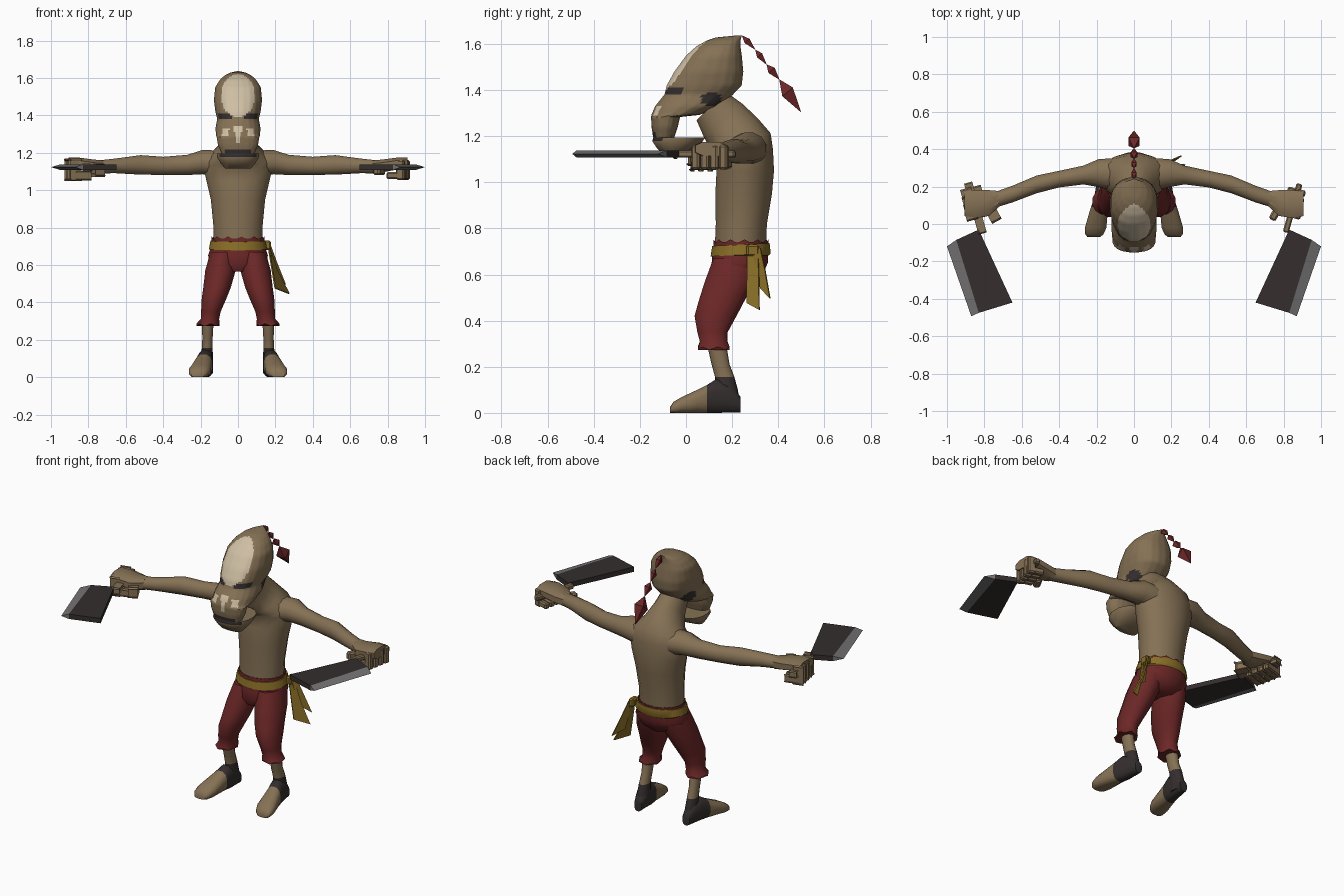
import bpy, bmesh, math
from mathutils import Vector

if "Cube" in bpy.data.objects:
    bpy.data.objects.remove(bpy.data.objects["Cube"])


def material(name, r, g, b):
    m = bpy.data.materials.new(name)
    m.diffuse_color = (r, g, b, 1)
    m.use_nodes = True
    m.node_tree.nodes["Principled BSDF"].inputs["Base Color"].default_value = m.diffuse_color
    return m


SKIN = material("tan skin", .235, .165, .09)
CREAM = material("cream paint", .62, .52, .37)
RED = material("dark red", .15, .02, .02)
DARK = material("charcoal", .035, .027, .027)
GOLD = material("gold cloth", .25, .155, .02)
STEEL = material("steel edge", .17, .165, .165)


def finish(bm, name, mats, rule=None, angle=50):
    """Turn a bmesh into an object; rule(centre) gives a material index."""
    bmesh.ops.recalc_face_normals(bm, faces=bm.faces)
    if rule:
        for f in bm.faces:
            f.material_index = rule(f.calc_center_median())
    me = bpy.data.meshes.new(name)
    bm.to_mesh(me)
    bm.free()
    ob = bpy.data.objects.new(name, me)
    bpy.context.collection.objects.link(ob)
    for m in mats:
        me.materials.append(m)
    if angle:
        bpy.ops.object.select_all(action='DESELECT')
        ob.select_set(True)
        bpy.context.view_layer.objects.active = ob
        bpy.ops.object.shade_smooth_by_angle(angle=math.radians(angle))
    return ob


def loft(name, rings, mats, axis='z', sides=12, s=1, caps=True, power=1.0,
         jag=0, cuts=0, floor=False, rule=None, angle=50):
    """Skin rings (x, y, z, radius_u, radius_v, tilt) lying across an axis."""
    bm = bmesh.new()
    loops = []
    for ring in rings:
        x, y, z, a, b = ring[:5]
        t = ring[5] if len(ring) > 5 else 0
        u = Vector((0, 1, 0)) if axis == 'x' else Vector((1, 0, 0))
        v = Vector((0, math.cos(t), math.sin(t))) if axis == 'z' else Vector((0, 0, 1))
        loop = []
        for i in range(sides):
            w = 2 * math.pi * (i + .5) / sides
            c, d = math.cos(w), math.sin(w)
            p = Vector((x, y, z)) + u * a * math.copysign(abs(c) ** power, c) \
                + v * b * math.copysign(abs(d) ** power, d)
            if jag and ring is rings[-1]:
                p.z += jag * (-1) ** i
            if floor:
                p.z = max(p.z, 0)
            loop.append(bm.verts.new((p.x * s, p.y, p.z)))
        loops.append(loop)
    for l, m in zip(loops, loops[1:]):
        for i in range(sides):
            j = (i + 1) % sides
            bm.faces.new((l[i], l[j], m[j], m[i]))
    if caps:
        bm.faces.new(loops[0])
        bm.faces.new(loops[-1])
    if cuts:
        bmesh.ops.subdivide_edges(bm, edges=bm.edges[:], cuts=cuts, use_grid_fill=True)
    return finish(bm, name, mats, rule, angle)


def profile(rows):
    """Rows of (z, front y, back y, half width) to horizontal rings."""
    return [(0, (f + b) / 2, z, w, (b - f) / 2) for z, f, b, w in rows]


def box(name, centre, size, mat, s, turn=0):
    bm = bmesh.new()
    bmesh.ops.create_cube(bm, size=1)
    c, d = math.cos(turn), math.sin(turn)
    for v in bm.verts:
        x, y, z = (v.co[i] * size[i] for i in range(3))
        v.co = ((centre[0] + x * c - y * d) * s, centre[1] + x * d + y * c, centre[2] + z)
    bmesh.ops.bevel(bm, geom=bm.edges[:], offset=min(size) * .22, segments=1, affect='EDGES')
    return finish(bm, name, [mat], angle=30)


# Torso and forward-leaning neck
loft("torso", [(0, .235, .70, .132, .113), (0, .24, .82, .135, .113), (0, .25, .95, .148, .125),
               (0, .257, 1.05, .172, .127), (0, .26, 1.13, .19, .12, .1), (0, .245, 1.175, .175, .13, .3),
               (0, .205, 1.215, .115, .125, .55), (0, .16, 1.27, .085, .112, .7),
               (0, .11, 1.33, .075, .09, .75)], [SKIN], sides=16)


# Head with painted forehead, eyes, nose, cheeks and ear patches
def face_paint(p):
    x, y, z = abs(p.x), p.y, p.z
    if (x / .09) ** 2 + ((z - 1.505) / .115) ** 2 < 1 and y < .13:
        return 1
    if .03 < x < .115 and 1.375 < z < 1.412 and y < -.015:
        return 2
    if ((y - .11) / .045) ** 2 + ((z - 1.36) / .028) ** 2 < 1 and x > .05:
        return 2
    if y < -.06 and ((x < .011 + (z - 1.25) * .12 and 1.25 < z < 1.345)
                     or (.048 < x < .085 and 1.29 < z < 1.335)):
        return 1
    return 2 if z < 1.212 and y < -.06 and x < .07 else 0


loft("head", profile([(1.195, -.143, -.05, .088), (1.24, -.15, -.035, .108), (1.283, -.152, -.025, .115),
                      (1.292, -.151, .06, .118), (1.33, -.135, .15, .122), (1.38, -.095, .205, .112),
                      (1.42, -.085, .243, .122), (1.48, -.052, .25, .13), (1.55, .0, .243, .123),
                      (1.59, .045, .237, .098), (1.615, .09, .237, .07), (1.628, .13, .24, .042),
                      (1.636, .215, .243, .008)]),
     [SKIN, CREAM, DARK], sides=20, power=.85, cuts=3, rule=face_paint)
loft("jaw", profile([(1.115, -.095, -.03, .07), (1.145, -.125, .03, .095),
                     (1.178, -.148, .075, .115), (1.195, -.143, .085, .115)]),
     [SKIN, DARK], sides=16, power=.85, rule=lambda p: int(p.z > 1.18 and p.y < -.09))

# Braid of red tapering beads behind the crown
beads = [((.243, 1.636), (.30, 1.575), .02), ((.30, 1.575), (.35, 1.51), .02),
         ((.35, 1.51), (.405, 1.445), .025), ((.405, 1.445), (.498, 1.305), .042)]
for k, (a, b, r) in enumerate(beads):
    rings = [(0, a[0] + (b[0] - a[0]) * t, a[1] + (b[1] - a[1]) * t, r * q, r * q, .7)
             for t, q in ((0, .03), (.38, 1), (1, .03))]
    loft("braid_bead_%d" % (k + 1), rings, [RED], sides=4, angle=0)

# Trouser seat, rim and belt
loft("trouser_seat", [(0, .238, .742, .139, .119), (0, .235, .70, .147, .123), (0, .233, .65, .163, .124),
                      (0, .22, .60, .15, .115), (0, .21, .565, .07, .09)], [RED], sides=16)
loft("trouser_rim", [(0, .238, .72, .142, .12), (0, .238, .744, .142, .12)], [RED],
     sides=24, caps=False, jag=.008)
loft("belt", [(0, .236, .682, .15, .126), (0, .237, .685, .158, .133, .05), (0, .238, .73, .15, .127, .05),
              (0, .238, .73, .138, .118, .05)], [GOLD], sides=16, caps=False)

# Knotted sash on one hip
box("sash_knot", (.158, .29, .705), (.035, .055, .05), GOLD, 1)
tails = [((.155, .27, .72), (.155, .315, .72), (.205, .318, .57), (.27, .32, .445), (.195, .265, .475)),
         ((.16, .285, .72), (.165, .325, .715), (.2, .345, .62), (.25, .367, .495), (.19, .325, .54))]
for k, pts in enumerate(tails):
    bm = bmesh.new()
    bm.faces.new([bm.verts.new(p) for p in pts])
    tail = finish(bm, "sash_tail_%d" % (k + 1), [GOLD], angle=0)
    tail.modifiers.new("thickness", 'SOLIDIFY').thickness = .008

for s, side in ((1, "left"), (-1, "right")):
    # Legs
    loft(side + "_trouser_leg", [(.08, .225, .67, .07, .11), (.094, .19, .57, .084, .112),
                                 (.112, .152, .48, .076, .102), (.128, .128, .42, .068, .094),
                                 (.145, .115, .35, .054, .068), (.15, .12, .31, .051, .062),
                                 (.16, .12, .28, .064, .071)], [RED], s=s, jag=.007)
    loft(side + "_shin", [(.162, .13, .31, .034, .042), (.163, .15, .21, .029, .039),
                          (.165, .168, .155, .03, .042), (.165, .175, .1, .034, .05),
                          (.165, .185, .02, .034, .05)],
         [SKIN, DARK], s=s, sides=10, rule=lambda p: int(p.z < .16))
    loft(side + "_foot", [(.165, .237, .035, .025, .035), (.168, .2, .06, .036, .06),
                          (.175, .13, .07, .042, .078), (.184, .09, .06, .047, .062),
                          (.192, .05, .05, .052, .052), (.205, -.02, .033, .059, .036),
                          (.212, -.055, .022, .05, .026), (.215, -.07, .012, .035, .013)],
         [SKIN, DARK], axis='y', s=s, power=.8, floor=True, rule=lambda p: int(p.y > .09))

    # Arm and fist
    loft(side + "_arm", [(.11, .265, 1.14, .09, .075), (.19, .272, 1.15, .077, .067),
                         (.27, .262, 1.135, .052, .056), (.40, .24, 1.13, .046, .05),
                         (.52, .212, 1.135, .049, .054), (.65, .16, 1.13, .046, .041),
                         (.74, .13, 1.125, .044, .036)], [SKIN], axis='x', s=s)
    loft(side + "_palm", [(.72, .135, 1.125, .044, .036), (.775, .112, 1.13, .073, .036),
                          (.85, .106, 1.142, .08, .034), (.905, .108, 1.145, .07, .032)],
         [SKIN], axis='x', s=s, sides=8, power=.75, angle=30)
    for k in range(4):
        y = .045 + k * .04
        x = .87 + k * .008
        box("%s_finger_%d" % (side, k + 1), (x, y, 1.108), (.045, .036, .105), SKIN, s, -.28)
        box("%s_fingertip_%d" % (side, k + 1), (x - .04, y + .01, 1.078), (.07, .034, .036), SKIN, s, -.28)
    box(side + "_thumb", (.755, .055, 1.105), (.04, .075, .05), SKIN, s, -.5)

    # Cleaver: handle, dark blade body and sharpened steel strip
    box(side + "_cleaver_handle", (.848, .085, 1.122), (.032, .27, .03), SKIN, s, -.28)
    bm = bmesh.new()
    spine = [(.83, -.03), (.95, -.085), (.83, -.475), (.65, -.42)]
    top = [bm.verts.new((x * s, y, 1.138)) for x, y in spine]
    low = [bm.verts.new((x * s, y, 1.108)) for x, y in spine]
    e1, e2 = (bm.verts.new((x * s, y, 1.123)) for x, y in ((1, -.12), (.87, -.493)))
    bm.faces.new(top)
    bm.faces.new(low[::-1])
    for i, j in ((0, 1), (2, 3), (3, 0)):
        bm.faces.new((top[i], top[j], low[j], low[i]))
    strip = [bm.faces.new(f) for f in ((top[1], e1, e2, top[2]), (low[1], low[2], e2, e1),
                                       (top[1], low[1], e1), (top[2], e2, low[2]))]
    for f in strip:
        f.material_index = 1
    finish(bm, side + "_cleaver_blade", [DARK, STEEL], angle=0)
